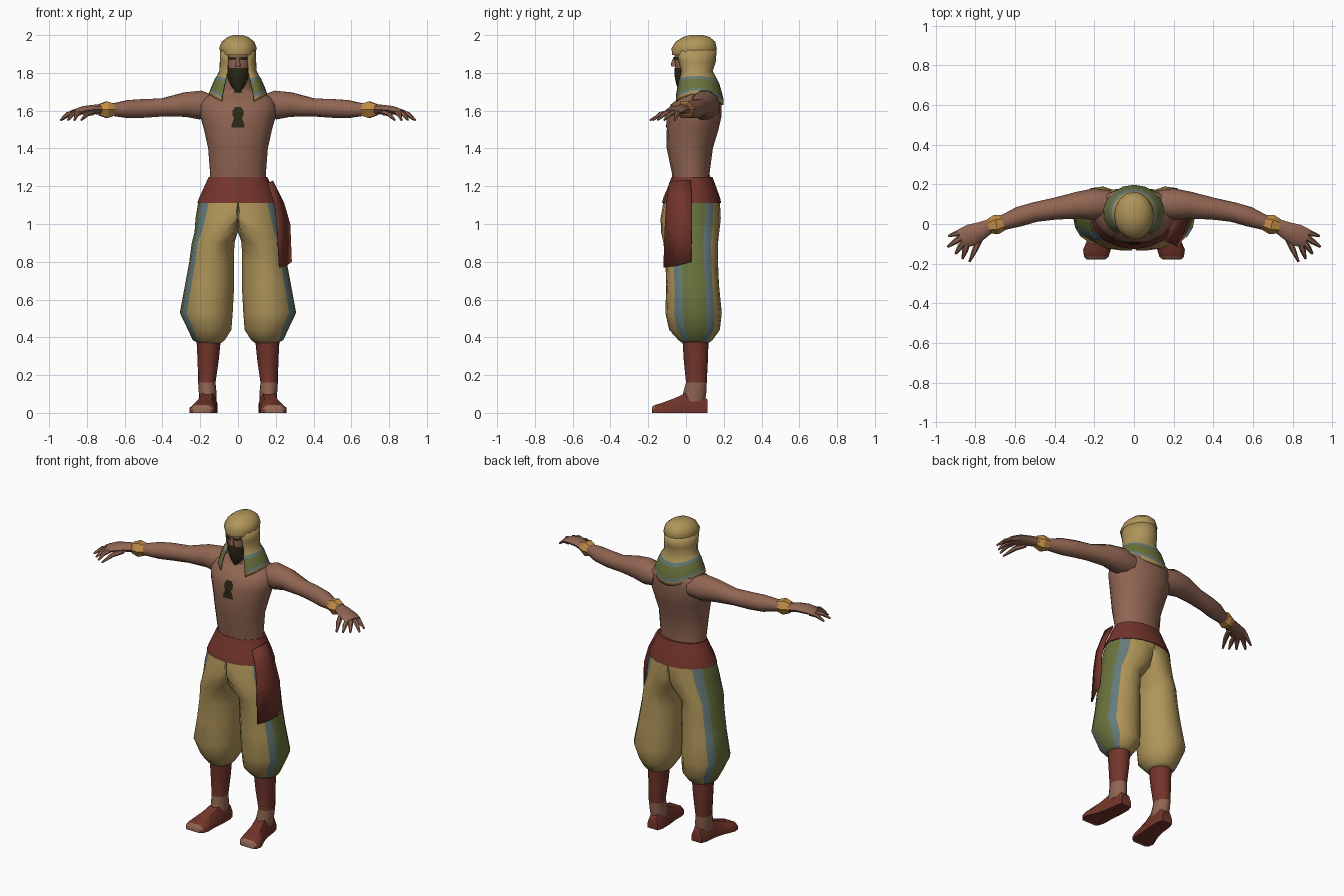
import bpy
import bmesh
from math import sin, cos, radians, pi
from mathutils import Vector

default_cube = bpy.data.objects.get("Cube")
if default_cube:
    bpy.data.objects.remove(default_cube, do_unlink=True)


def material(name, r, g, b):
    m = bpy.data.materials.new(name)
    m.use_nodes = True
    m.diffuse_color = (r, g, b, 1)
    m.node_tree.nodes["Principled BSDF"].inputs["Base Color"].default_value = (r, g, b, 1)
    return m


skin = material("brown_skin", .28, .13, .085)
cloth = material("sand_cloth", .43, .30, .10)
red = material("dark_red", .17, .035, .024)
green = material("olive_green", .145, .17, .045)
blue = material("grey_blue", .13, .20, .20)
hair = material("dark_hair", .025, .022, .008)
gold = material("gold", .55, .27, .06)


def loft(name, rings, mats, rule=None, closed=True, caps=True, mirror=False, angle=50):
    """Skin a list of equal-sized rings; rule(row, column) picks the material."""
    bm = bmesh.new()
    rows = [[bm.verts.new(p) for p in ring] for ring in rings]
    n = len(rows[0])
    for i in range(len(rows) - 1):
        for j in range(n if closed else n - 1):
            k = (j + 1) % n
            f = bm.faces.new((rows[i][j], rows[i][k], rows[i + 1][k], rows[i + 1][j]))
            f.material_index = rule(i, j) if rule else 0
    if caps:
        for i, row in ((0, rows[0]), (len(rows) - 2, rows[-1])):
            bm.faces.new(row).material_index = rule(i, 0) if rule else 0
    bmesh.ops.recalc_face_normals(bm, faces=bm.faces[:])
    mesh = bpy.data.meshes.new(name)
    bm.to_mesh(mesh)
    bm.free()
    for m in mats:
        mesh.materials.append(m)
    ob = bpy.data.objects.new(name, mesh)
    bpy.context.collection.objects.link(ob)
    for other in bpy.context.selected_objects:
        other.select_set(False)
    bpy.context.view_layer.objects.active = ob
    ob.select_set(True)
    if angle:
        bpy.ops.object.shade_smooth_by_angle(angle=radians(angle))
    if mirror:
        ob.modifiers.new("Mirror", 'MIRROR')
    return ob


ROUND = [i * 22.5 for i in range(16)]


def level(z, cx, cy, rx, ry, angles=ROUND):
    """Horizontal oval ring."""
    return [(cx + rx * cos(radians(a)), cy + ry * sin(radians(a)), z) for a in angles]


def stack(name, sections, mat, **options):
    """Loft of centred ovals given as z, cy, rx, ry."""
    return loft(name, [level(z, 0, cy, rx, ry) for z, cy, rx, ry in sections], [mat], **options)


def tube(name, sections, mat, sides=10, **options):
    """Loft along a path of x, y, z, half width, half height."""
    pts = [Vector(s[:3]) for s in sections]
    rings = []
    for i, s in enumerate(sections):
        t = (pts[min(i + 1, len(pts) - 1)] - pts[max(i - 1, 0)]).normalized()
        side = t.cross(Vector((0, 0, 1))).normalized()
        up = side.cross(t)
        rings.append([pts[i] + side * s[3] * cos(2 * pi * k / sides)
                      + up * s[4] * sin(2 * pi * k / sides) for k in range(sides)])
    return loft(name, rings, [mat], mirror=True, **options)


def patch(name, target, rows, mat, **options):
    """Thin plate laid on the front of a part; rows are z, x start, x end."""
    bpy.context.view_layer.update()
    grid = []
    for z, a, b in rows:
        row = []
        for k in range(6):
            x = a + (b - a) * k / 5
            hit, loc, _, _ = target.ray_cast(Vector((x, -1, z)), Vector((0, 1, 0)))
            row.append((x, (loc.y if hit else 0) - .005, z))
        grid.append(row)
    return loft(name, grid, [mat], closed=False, caps=False, **options)


# Torso and neck
torso = stack("torso", [
    (1.20, .03, .15, .10), (1.27, .025, .148, .10), (1.40, .02, .158, .122),
    (1.50, .035, .18, .137), (1.57, .045, .20, .143), (1.63, .052, .205, .135),
    (1.67, .075, .185, .11), (1.695, .085, .13, .085), (1.72, .06, .075, .07),
    (1.80, .04, .055, .055)], skin, angle=70)
patch("chest_hair", torso, [(1.51, -.036, .036), (1.535, -.032, .032), (1.56, -.02, .02),
                            (1.575, -.03, .03), (1.60, -.03, .03), (1.62, -.014, .014)], hair)

# Arms, hands and bracelets
tube("arm", [
    (.12, .10, 1.62, .07, .06), (.20, .10, 1.63, .08, .08), (.28, .095, 1.632, .068, .068),
    (.40, .077, 1.617, .055, .05), (.50, .06, 1.612, .05, .052), (.58, .037, 1.608, .05, .05),
    (.66, .007, 1.605, .038, .035), (.73, -.008, 1.605, .034, .03)], skin, angle=70)
tube("palm", [
    (.72, -.006, 1.605, .033, .028), (.77, -.033, 1.607, .045, .024),
    (.82, -.055, 1.602, .055, .022), (.87, -.075, 1.59, .05, .016)], skin, sides=8)
fingers = {"little_finger": ((.85, -.035), (.935, -.06)), "ring_finger": ((.86, -.06), (.94, -.115)),
           "middle_finger": ((.855, -.085), (.90, -.15)), "index_finger": ((.84, -.095), (.865, -.175)),
           "thumb": ((.77, -.06), (.83, -.19))}
for finger, ((x, y), (tx, ty)) in fingers.items():
    tube(finger, [(x, y, 1.59, .016, .015), ((x + tx) / 2, (y + ty) / 2, 1.582, .015, .013),
                  (tx, ty, 1.55, .006, .005)], skin, sides=6)
tube("bracelet", [(.655, .008, 1.605, .038, .036), (.695, -.003, 1.605, .05, .05),
                  (.735, -.012, 1.605, .036, .034)], gold, sides=6, angle=0)

# Baggy trousers with a green side stripe edged in blue
LEG = [-43, -23, 0, 28, 48, 70, 95, 120, 150, 180, 210, 240, 265, 290]
trouser_sections = [
    (1.12, 0, .03, .21, .15), (1.03, .03, .025, .195, .16), (.96, .085, .022, .145, .155),
    (.90, .132, .025, .113, .145), (.80, .14, .03, .118, .14), (.68, .15, .035, .13, .14),
    (.53, .168, .04, .14, .15), (.44, .15, .045, .115, .135), (.385, .155, .05, .085, .09),
    (.37, .15, .05, .06, .07)]
trouser_rings = [[(max(x, 0), y, z) for x, y, z in level(*s, LEG)] for s in trouser_sections]
stripe = {0: 2, 1: 1, 2: 1, 3: 2}
loft("trouser_leg", trouser_rings, [cloth, green, blue],
     rule=lambda i, j: stripe.get(j, 0), mirror=True, angle=60)

# Waistband and hanging sash end
stack("waistband", [(1.11, .03, .216, .157), (1.14, .03, .205, .15), (1.19, .032, .182, .13),
                    (1.25, .032, .155, .108), (1.25, .032, .13, .09)], red)
sash = loft("sash_end", [
    [(.165, -.09, 1.22), (.185, -.04, 1.23), (.185, .025, 1.23)],
    [(.20, -.105, 1.11), (.23, -.045, 1.11), (.245, .03, 1.11)],
    [(.213, -.112, 1.0), (.25, -.05, 1.0), (.277, .03, 1.0)],
    [(.225, -.12, .77), (.26, -.05, .78), (.285, .025, .80)]],
    [red], closed=False, caps=False)
sash.modifiers.new("Thickness", 'SOLIDIFY').thickness = .01

# Shins with red wraps above bare ankles
loft("lower_leg", [level(.41, .155, .05, .066, .07), level(.28, .158, .052, .056, .064),
                   level(.16, .165, .055, .046, .055), level(.10, .16, .045, .047, .062),
                   level(.06, .16, .04, .045, .06)],
     [red, skin], rule=lambda i, j: int(i > 1), mirror=True)


def foot_ring(y, cx, w, h):
    outline = ((-1, 0), (1, 0), (1, .5), (.6, 1), (-.6, 1), (-1, .5))
    return [(cx + w * a, y, h * b) for a, b in outline]


# Open-toed shoes
shoe_sections = [(.115, .155, .035, .07), (.08, .155, .046, .10), (0, .16, .05, .105),
                 (-.06, .172, .055, .078), (-.13, .187, .07, .052), (-.165, .19, .062, .042),
                 (-.18, .192, .046, .032)]
loft("shoe", [foot_ring(*s) for s in shoe_sections], [red, skin],
     rule=lambda i, j: int(i == 5 and j in (0, 2, 3, 4)), mirror=True)

# Head, nose, beard and brows
head = stack("head", [(1.72, 0, .03, .03), (1.76, 0, .05, .055), (1.82, .02, .064, .078),
                      (1.88, .03, .07, .093), (1.95, .04, .07, .09)], skin, angle=70)
stack("nose", [(1.835, -.058, .015, .02), (1.85, -.06, .012, .02), (1.885, -.056, .007, .01)], skin)
stack("beard", [(1.70, -.025, .012, .012), (1.74, -.012, .04, .04), (1.79, .008, .06, .07),
                (1.825, .02, .066, .081), (1.83, .02, .05, .06)], hair)
patch("brow", head, [(1.868, .014, .056), (1.884, .01, .06)], hair, mirror=True)

# Head scarf: wrapped cap and open-fronted drape with a banded hem
stack("scarf_cap", [(1.895, .04, .088, .113), (1.93, .043, .10, .12), (1.965, .05, .086, .105),
                    (1.99, .055, .055, .07), (2.0, .055, .025, .035)], cloth, angle=70)
OPEN = [-55 + i * 290 / 14 for i in range(15)]
drape_sections = [  # z, point depth, cy, rx, ry
    (1.92, 0, .045, .097, .117), (1.86, 0, .05, .097, .108), (1.81, 0, .05, .10, .092),
    (1.785, .02, .055, .112, .11), (1.772, .03, .057, .122, .12), (1.72, .05, .06, .145, .137),
    (1.708, .055, .06, .15, .138), (1.69, .06, .06, .155, .138)]
drape_rings = [[(x, y, z - drop * sin(radians(a)) ** 2)
                for (x, y, z), a in zip(level(z, 0, cy, rx, ry, OPEN), OPEN)]
               for z, drop, cy, rx, ry in drape_sections]
bands = [0, 0, 0, 2, 1, 2, 0]
drape = loft("scarf_drape", drape_rings, [cloth, green, blue], rule=lambda i, j: bands[i],
             closed=False, caps=False, angle=70)
drape.modifiers.new("Thickness", 'SOLIDIFY').thickness = .008
